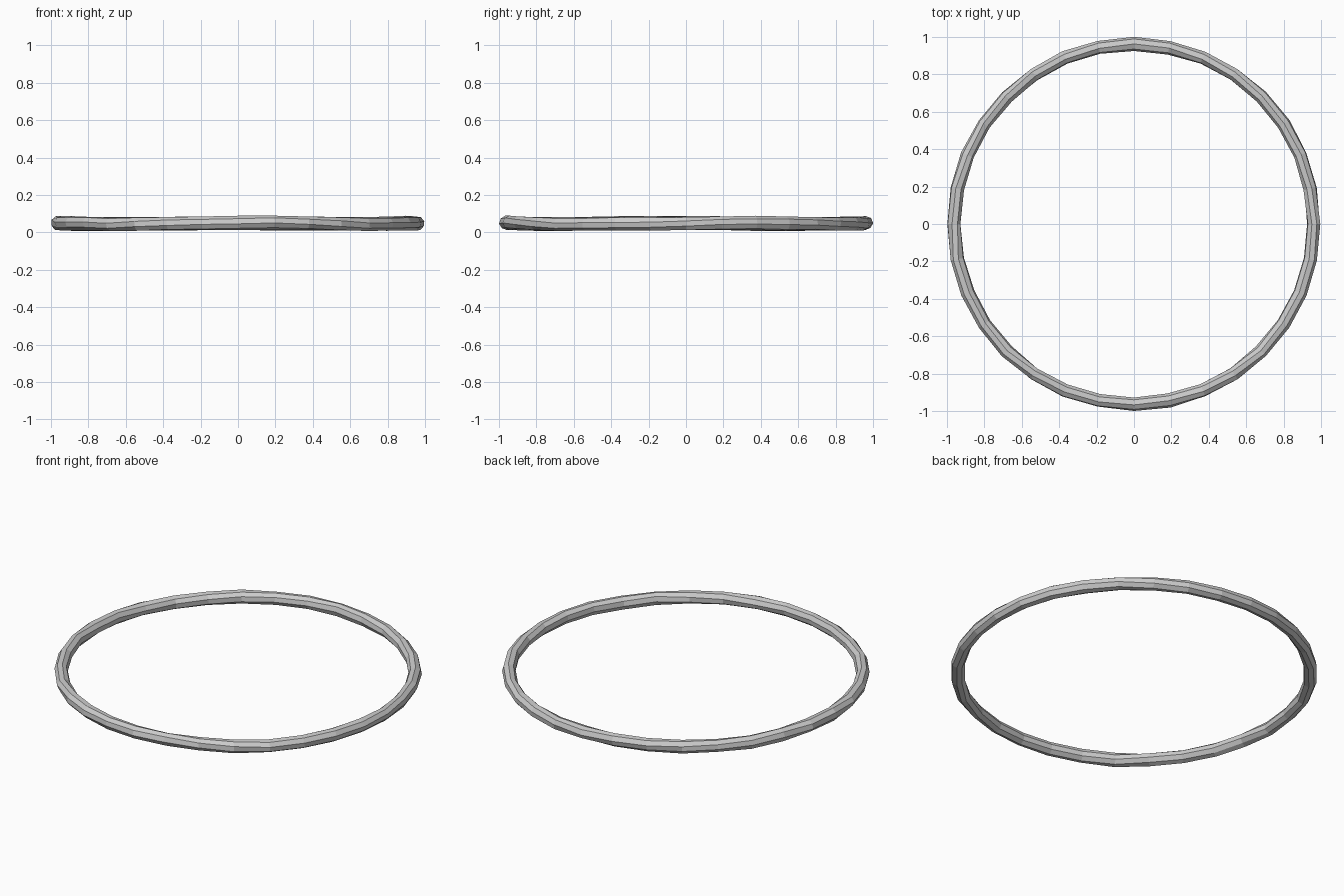
import bpy, bmesh, math, random

if "Cube" in bpy.data.objects:
    bpy.data.objects.remove(bpy.data.objects["Cube"])

random.seed(4)
SEGMENTS, SIDES = 32, 8
RING_RADIUS, TUBE_RADIUS, HEIGHT = 0.962, 0.036, 0.048

bm = bmesh.new()
loops = []
# Hand-shaped tube: each cross-section is slightly rolled and uneven
for i in range(SEGMENTS):
    a = 2 * math.pi * i / SEGMENTS
    roll = 0.3 * math.sin(3 * a) + random.uniform(-0.12, 0.12)
    lift = 0.003 * math.sin(4 * a + 1) + random.uniform(-0.002, 0.002)
    loop = []
    for j in range(SIDES):
        b = 2 * math.pi * (j + 0.5) / SIDES + roll
        t = TUBE_RADIUS + random.uniform(-0.002, 0.003)
        r = RING_RADIUS + t * math.cos(b)
        z = HEIGHT + lift + t * 1.02 * math.sin(b)
        loop.append(bm.verts.new((r * math.cos(a), r * math.sin(a), z)))
    loops.append(loop)

# Skin between neighbouring cross-sections
for i in range(SEGMENTS):
    p, q = loops[i], loops[(i + 1) % SEGMENTS]
    for j in range(SIDES):
        k = (j + 1) % SIDES
        bm.faces.new((p[j], q[j], q[k], p[k]))
bmesh.ops.recalc_face_normals(bm, faces=bm.faces)

mesh = bpy.data.meshes.new("ring")
bm.to_mesh(mesh)
bm.free()
bpy.context.collection.objects.link(bpy.data.objects.new("ring", mesh))
